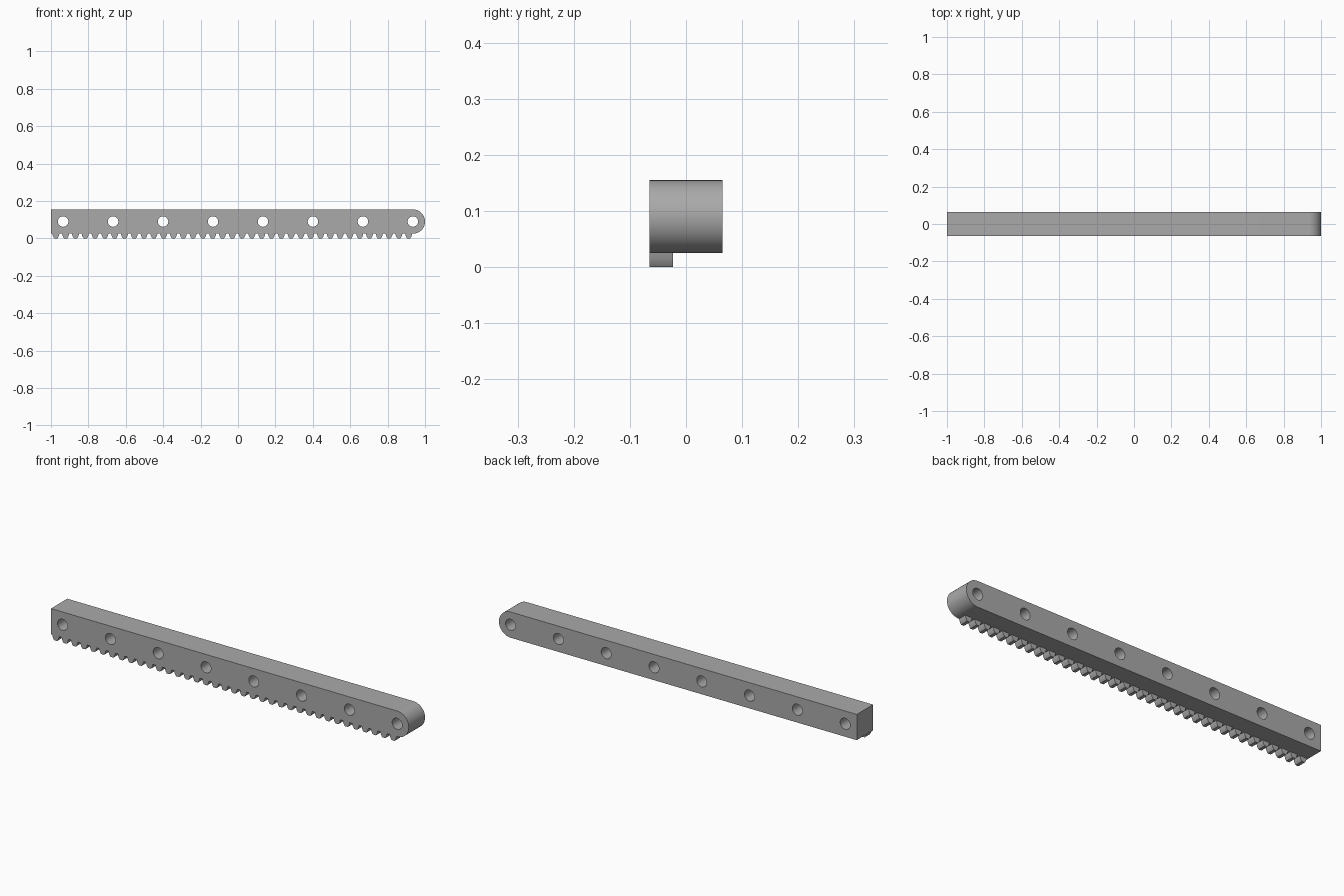
import bpy, bmesh, math
from mathutils import Matrix

cube = bpy.data.objects.get("Cube")
if cube:
    bpy.data.objects.remove(cube, do_unlink=True)

BOTTOM, TOP, HALF_DEPTH = 0.025, 0.155, 0.065
MID = (BOTTOM + TOP) / 2
RADIUS = (TOP - BOTTOM) / 2
HOLE_RADIUS, HOLE_COUNT = 0.028, 8
PITCH, TOOTH_COUNT, TOOTH_BACK = 0.0524, 37, -0.023

grey = bpy.data.materials.new("plain grey")
grey.use_nodes = True
colour = (0.4, 0.4, 0.4, 1)
grey.diffuse_color = colour
grey.node_tree.nodes["Principled BSDF"].inputs["Base Color"].default_value = colour


def make_object(name, bm):
    bmesh.ops.recalc_face_normals(bm, faces=bm.faces)
    mesh = bpy.data.meshes.new(name)
    bm.to_mesh(mesh)
    bm.free()
    mesh.materials.append(grey)
    obj = bpy.data.objects.new(name, mesh)
    bpy.context.collection.objects.link(obj)
    return obj


def extrude_profile(bm, points, y0, y1):
    """Extrude a closed x-z outline from y0 to y1."""
    face = bm.faces.new([bm.verts.new((x, y0, z)) for x, z in points])
    result = bmesh.ops.extrude_face_region(bm, geom=[face], use_keep_orig=True)
    verts = [g for g in result["geom"] if isinstance(g, bmesh.types.BMVert)]
    bmesh.ops.translate(bm, verts=verts, vec=(0, y1 - y0, 0))


# Bar with a square left end and a round right end
outline = [(-1, TOP), (-1, BOTTOM)]
for i in range(33):
    a = -math.pi / 2 + math.pi * i / 32
    outline.append((1 - RADIUS + RADIUS * math.cos(a), MID + RADIUS * math.sin(a)))
bm = bmesh.new()
extrude_profile(bm, outline, -HALF_DEPTH, HALF_DEPTH)
bar = make_object("bar", bm)

# Row of through holes
bm = bmesh.new()
for i in range(HOLE_COUNT):
    x = (1 - RADIUS) * (2 * i / (HOLE_COUNT - 1) - 1)
    place = Matrix.Translation((x, 0, MID)) @ Matrix.Rotation(math.pi / 2, 4, "X")
    bmesh.ops.create_cone(bm, cap_ends=True, segments=32, radius1=HOLE_RADIUS,
                          radius2=HOLE_RADIUS, depth=0.3, matrix=place)
cutter = make_object("hole_cutter", bm)
cutter.hide_render = True
cut = bar.modifiers.new("holes", "BOOLEAN")
cut.operation = "DIFFERENCE"
cut.solver = "EXACT"
cut.object = cutter
bpy.context.view_layer.objects.active = bar
bar.select_set(True)
bpy.ops.object.modifier_apply(modifier=cut.name)
bpy.data.objects.remove(cutter, do_unlink=True)

# Gear rack along the front lower edge, with curved tooth flanks
half_tooth = [(0.019, BOTTOM), (0.0165, 0.015), (0.0125, 0.006), (0.008, 0)]
tooth = half_tooth + [(-x, z) for x, z in reversed(half_tooth)]
bm = bmesh.new()
for i in range(TOOTH_COUNT):
    centre = -1 + PITCH * (i + 0.5)
    extrude_profile(bm, [(centre + x, z) for x, z in tooth], -HALF_DEPTH, TOOTH_BACK)
rack = make_object("rack_teeth", bm)

rack.select_set(True)
bpy.ops.object.shade_smooth_by_angle(angle=math.radians(30))
